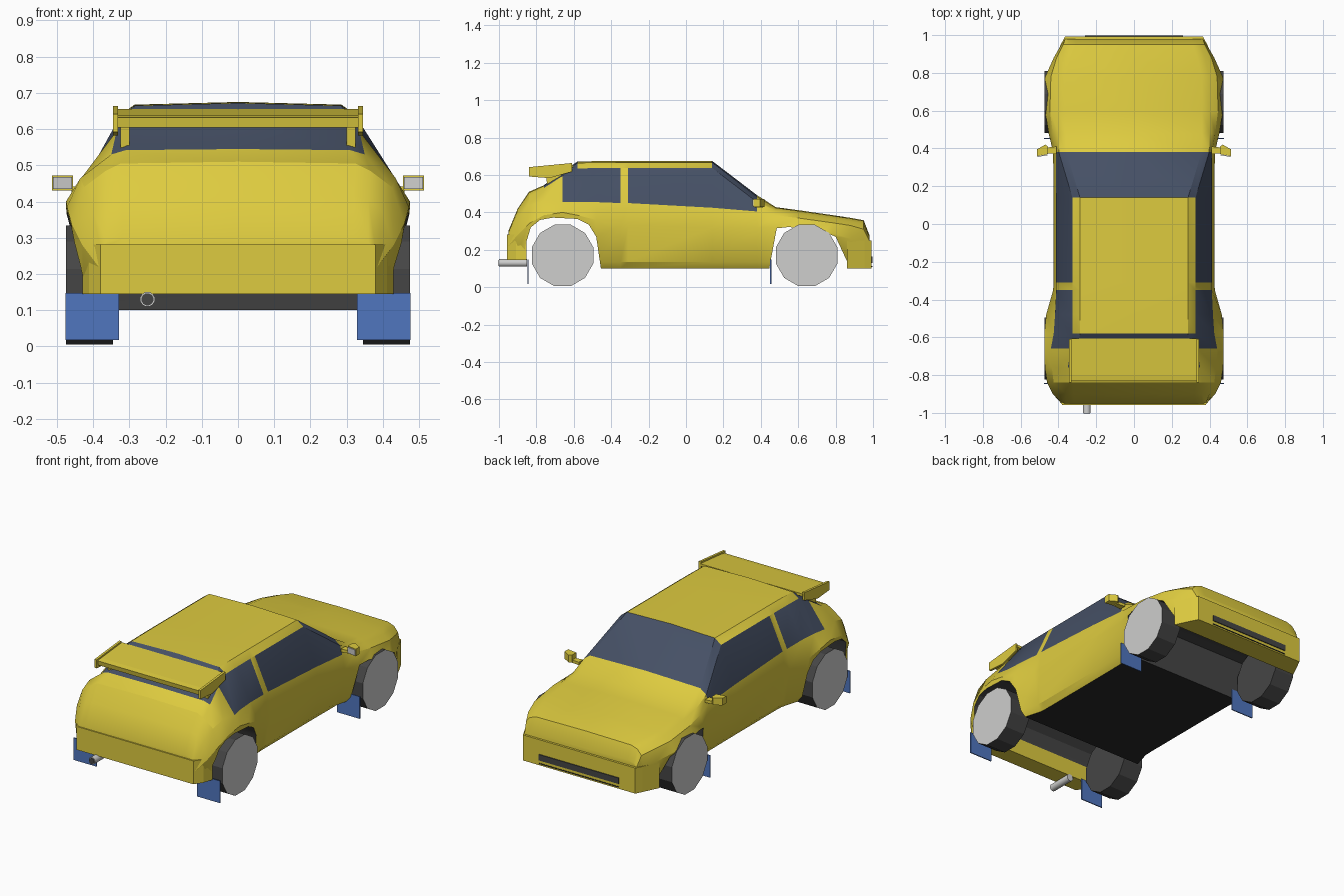
import bpy, bmesh, math
from mathutils import Vector

if "Cube" in bpy.data.objects:
    bpy.data.objects.remove(bpy.data.objects["Cube"])


def mat(name, rgb):
    m = bpy.data.materials.new(name)
    m.diffuse_color = (*rgb, 1)
    m.use_nodes = True
    m.node_tree.nodes["Principled BSDF"].inputs["Base Color"].default_value = m.diffuse_color
    return m


YELLOW = mat("yellow paint", (0.73, 0.60, 0.05))
GLASS = mat("dark glass", (0.06, 0.08, 0.13))
DARK = mat("dark grey rubber", (0.06, 0.06, 0.06))
BLACK = mat("black floor", (0.022, 0.022, 0.022))
SILVER = mat("light grey metal", (0.62, 0.62, 0.61))
BLUE = mat("blue flap", (0.08, 0.18, 0.52))


def finish(name, bm, mats, angle=None):
    bmesh.ops.recalc_face_normals(bm, faces=bm.faces[:])
    me = bpy.data.meshes.new(name)
    bm.to_mesh(me)
    bm.free()
    ob = bpy.data.objects.new(name, me)
    bpy.context.collection.objects.link(ob)
    for m in mats:
        me.materials.append(m)
    if angle:
        smooth(ob, angle)
    return ob


def select(ob):
    bpy.ops.object.select_all(action='DESELECT')
    ob.select_set(True)
    bpy.context.view_layer.objects.active = ob


def smooth(ob, angle):
    select(ob)
    bpy.ops.object.shade_smooth_by_angle(angle=math.radians(angle))


def prism(name, pts, axis, lo, hi, mats, index=0, angle=None):
    """Extrude a 2D outline along x (pts are y,z), y (x,z) or z (x,y)."""
    bm = bmesh.new()
    ends = []
    for t in (lo, hi):
        ring = []
        for p in pts:
            co = list(p)
            co.insert('xyz'.index(axis), t)
            ring.append(bm.verts.new(co))
        ends.append(ring)
    n = len(pts)
    bm.faces.new(ends[0])
    bm.faces.new(ends[1])
    for i in range(n):
        j = (i + 1) % n
        bm.faces.new((ends[0][i], ends[0][j], ends[1][j], ends[1][i]))
    for f in bm.faces:
        f.material_index = index
    return finish(name, bm, mats, angle)


def box(name, x, y, z, m):
    pts = [(y[0], z[0]), (y[1], z[0]), (y[1], z[1]), (y[0], z[1])]
    return prism(name, pts, 'x', x[0], x[1], [m])


def circle(cx, cz, r, n):
    return [(cx + r * math.cos((i + .5) * math.tau / n),
             cz + r * math.sin((i + .5) * math.tau / n)) for i in range(n)]


# Body shell: y, widest x/z, beltline x/z, window top x/z, centre height
STATIONS = [
    (-.95, .385, .22, .38, .27, .36, .29, .30),
    (-.90, .43, .28, .40, .37, .36, .405, .42),
    (-.84, .46, .34, .425, .44, .365, .485, .51),
    (-.76, .472, .385, .435, .465, .35, .53, .545),
    (-.66, .475, .40, .44, .455, .335, .595, .62),
    (-.58, .475, .385, .425, .455, .326, .635, .672),
    (-.48, .465, .36, .418, .455, .326, .637, .674),
    (-.35, .428, .33, .412, .45, .326, .638, .675),
    (-.31, .426, .33, .412, .45, .326, .638, .675),
    (.14, .426, .32, .412, .425, .326, .638, .675),
    (.38, .428, .32, .412, .405, .398, .455, .492),
    (.48, .452, .32, .43, .385, .40, .41, .428),
    (.60, .472, .32, .445, .37, .40, .392, .412),
    (.78, .470, .29, .44, .345, .40, .368, .386),
    (.88, .425, .26, .41, .33, .375, .352, .371),
    (.95, .385, .24, .375, .31, .35, .34, .358),
    (.98, .37, .20, .365, .25, .345, .27, .28),
]
bm = bmesh.new()
rings = []
for y, cx, cz, dx, dz, ex, ez, gz in STATIONS:
    az = .145 if y < -.6 else .1
    half = [(cx - .05, az), (cx - .025, az + .035), (cx, cz), (dx, dz),
            (ex, ez), (ex - .04, ez + .8 * (gz - ez))]
    ring = half + [(0, gz)] + [(-x, z) for x, z in reversed(half)]
    rings.append([bm.verts.new((x, y, z)) for x, z in ring])
n = len(rings[0])
for s in range(len(rings) - 1):
    y0, y1 = STATIONS[s][0], STATIONS[s + 1][0]
    for i in range(n):
        j = (i + 1) % n
        f = bm.faces.new((rings[s][i], rings[s][j], rings[s + 1][j], rings[s + 1][i]))
        k = min(i, 11 - i)
        side_window = k == 3 and -.67 < y0 < .15 and y0 != -.35
        screen = k in (4, 5) and (y0 == .14 or (y0 >= -.77 and y1 <= -.57))
        if side_window or screen:
            f.material_index = 1
        elif i == n - 1 and y1 < .5 and y0 > -.6:
            f.material_index = 3
bm.faces.new(rings[0])
bm.faces.new(rings[-1])
PAINTS = [YELLOW, GLASS, DARK, BLACK]
body = finish("body_shell", bm, PAINTS)

# Wheel wells cut through the full width
wells = {
    "rear_well_cutter": [(-.86, 0), (-.86, .22), (-.83, .32), (-.78, .36), (-.71, .372),
                         (-.58, .365), (-.52, .335), (-.48, .27), (-.455, .1), (-.45, 0)],
    "front_well_cutter": [(.435, 0), (.445, .1), (.485, .315), (.55, .322), (.73, .30),
                          (.80, .27), (.865, .13), (.87, 0)],
}
for name, pts in wells.items():
    cutter = prism(name, pts, 'x', -.6, .6, PAINTS, 2)
    cutter.hide_render = True
    mod = body.modifiers.new("well", 'BOOLEAN')
    mod.operation = 'DIFFERENCE'
    mod.solver = 'EXACT'
    mod.object = cutter
    select(body)
    bpy.ops.object.modifier_apply(modifier=mod.name)
    bpy.data.objects.remove(cutter)
smooth(body, 28)


# Bumpers from mirrored plan outlines
def bumper(name, half, z0, z1):
    plan = half + [(-x, y) for x, y in reversed(half)]
    prism(name, plan, 'z', z0, z1, [YELLOW])


bumper("rear_bumper", [(.38, -.957), (.412, -.91), (.43, -.853)], .145, .282)
bumper("front_bumper", [(.43, .862), (.385, .955), (.365, .993)], .1, .25)
box("front_grille", (-.26, .26), (.99, .998), (.13, .165), DARK)
box("front_lower_slit", (-.26, .26), (.99, .996), (.108, .113), BLACK)

# Wheels, mud flaps, mirrors and spoiler supports on both sides
for s, side in ((1, "right"), (-1, "left")):
    def span(a, b):
        return (min(s * a, s * b), max(s * a, s * b))

    for y, end in ((-.66, "rear"), (.645, "front")):
        x0, x1 = span(.345, .475)
        w = prism(f"{end}_{side}_wheel", circle(y, .17, .17, 12), 'x', x0, x1, [DARK, SILVER])
        for f in w.data.polygons:
            if f.normal.x * s > .9:
                f.material_index = 1
    for y, end in ((-.845, "rear"), (.453, "front")):
        box(f"{end}_{side}_mud_flap", span(.328, .476), (y - .003, y + .003), (.018, .148), BLUE)

    x0, x1 = span(0, 1)
    plan = [(s * .455, .37), (s * .514, .36), (s * .514, .395), (s * .47, .42), (s * .455, .41)]
    prism(f"{side}_mirror", plan, 'z', .43, .472, [YELLOW])
    prism(f"{side}_mirror_arm", [(s * .41, .37), (s * .46, .375), (s * .46, .405), (s * .41, .41)],
          'z', .425, .442, [YELLOW])
    prism(f"{side}_mirror_glass", [(s * .458, .364), (s * .511, .355), (s * .511, .36), (s * .458, .369)],
          'z', .434, .468, [SILVER])

    plate = [(-.84, .592), (-.73, .583), (-.61, .618), (-.61, .664), (-.84, .642)]
    prism(f"{side}_spoiler_end_plate", plate, 'x', *span(.331, .345), [YELLOW])
    strut = [(-.74, .52), (-.68, .56), (-.66, .62), (-.75, .62)]
    prism(f"{side}_spoiler_strut", strut, 'x', *span(.30, .325), [YELLOW])

# Spoiler wing
wing = [(-.825, .605), (-.83, .632), (-.80, .637), (-.605, .655), (-.605, .64), (-.70, .622)]
prism("spoiler_wing", wing, 'x', -.335, .335, [YELLOW])

# Exhaust pipe with dark bore
prism("exhaust_pipe", circle(-.25, .13, .021, 12), 'y', -1.0, -.85, [SILVER], 0, 35)
prism("exhaust_bore", circle(-.25, .13, .017, 12), 'y', -1.002, -.995, [DARK])
